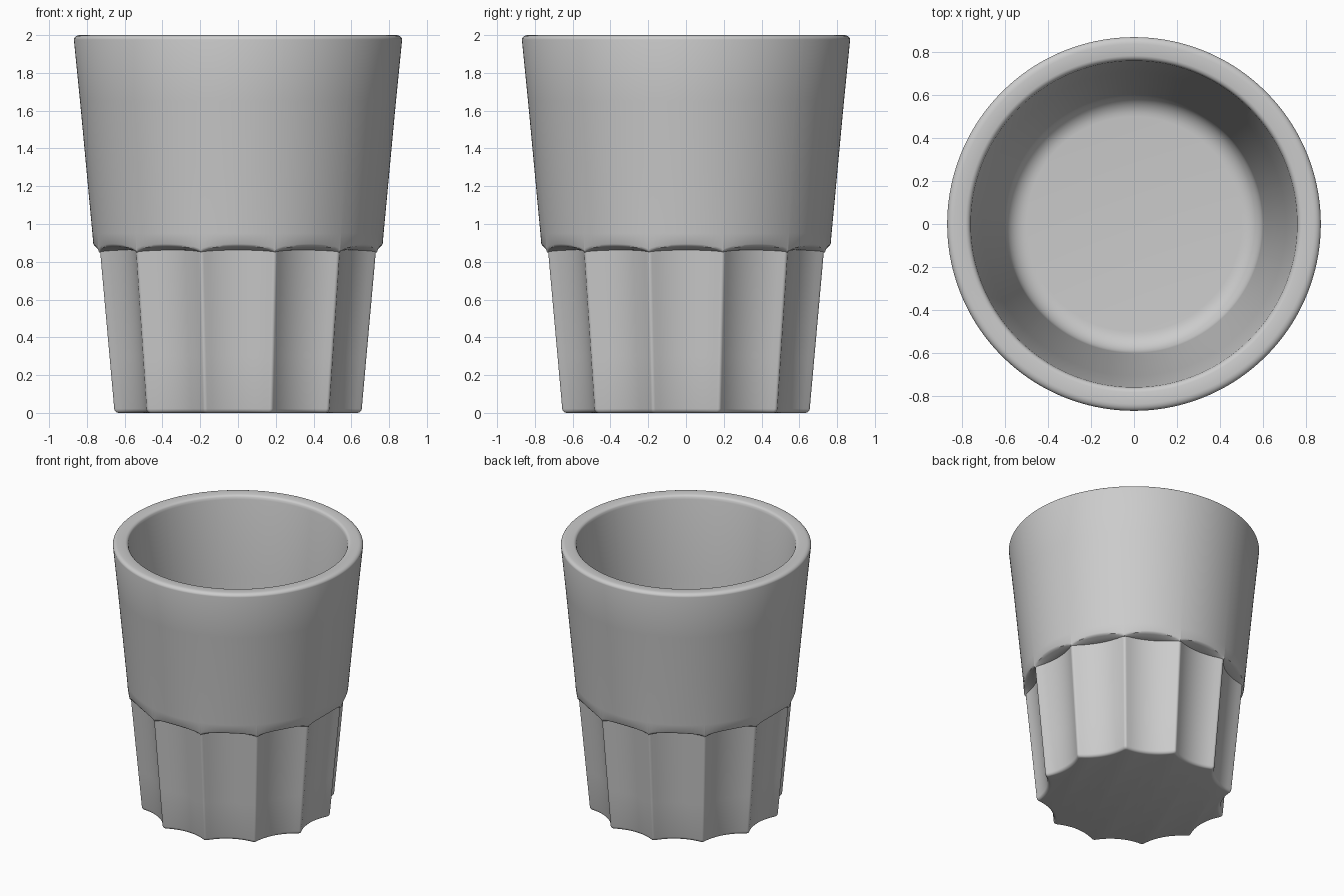
import bpy
import bmesh
from math import sin, cos, tan, pi, sqrt, radians

cube = bpy.data.objects.get("Cube")
if cube:
    bpy.data.objects.remove(cube, do_unlink=True)

FLUTES = 12
HALF = pi / FLUTES          # half the angle of one flute
ROUND = radians(1.1)        # rounded part beside each ridge
SAG = 0.066                 # flute depth below its chord, relative to radius
HEIGHT = 2.0


def cone(z):
    """Radius of the tapered outer wall at a height."""
    return 0.682 + 0.0935 * z


# Concave circular flute, on a unit radius, with a softened ridge
ARC = (sin(HALF) ** 2 + SAG ** 2) / (2 * SAG)
CENTRE = cos(HALF) - SAG + ARC


def arc(a):
    return CENTRE * cos(a) - sqrt(ARC ** 2 - (CENTRE * sin(a)) ** 2)


def flute(a):
    a, start = abs(a), HALF - ROUND
    if a <= start:
        return arc(a)
    slope = (arc(start) - arc(start - 0.001)) / 0.001
    x = a - start
    return arc(start) + slope * (x - x * x / (2 * ROUND))


def arch(a):
    """1 in the middle of a flute, 0 on its ridge."""
    return sqrt(max(0.0, 1 - (a / HALF) ** 2))


# Angles within a flute: even across the hollow, dense at the ridges
inner = HALF - ROUND
local = [-HALF + ROUND * i / 4 for i in range(4)]
local += [-inner + 2 * inner * i / 14 for i in range(15)]
local += [inner + ROUND * i / 4 for i in range(1, 4)]

# Rows are functions of the local angle giving (radius, height)
rows = []


def fluted_row(z, inset=0.0):
    rows.append(lambda a: (cone(z) * flute(a) - inset, z))


def round_row(r, z):
    rows.append(lambda a: (r, z))


def ledge_row(f):
    """Underside of the upper wall, f = 0 at the flute, 1 at the wall."""
    def row(a):
        z = 0.85 + arch(a) * (0.012 + 0.024 * f ** 1.5)
        r_in, r_out = cone(z) * flute(a), cone(z)
        return r_in + (r_out - r_in) * f, z
    rows.append(row)


# Foot edge and fluted lower wall
for i in range(5):
    t = i * pi / 8
    fluted_row(0.022 * (1 - sin(t)), 0.022 * (1 - cos(t)))
rows.reverse()
for z in (0.3, 0.6, 0.8):
    fluted_row(z)

# Ledge above the flutes
for f in (0, 0.25, 0.5, 0.75, 0.93):
    ledge_row(f)
rows.append(lambda a: (cone(0.9), 0.862 + 0.032 * arch(a)))

# Upper wall
for z in (0.95, 1.3, 1.65):
    round_row(cone(z), z)

# Rounded rim
RIM_OUT, RIM_IN = cone(HEIGHT), 0.762
for i in range(6):
    t = i * pi / 10
    round_row(RIM_OUT - 0.032 * (1 - cos(t)), HEIGHT - 0.024 * (1 - sin(t)))
for i in range(1, 5):
    t = i * pi / 10
    round_row(RIM_IN + 0.03 * (1 - sin(t)), HEIGHT - 0.02 * (1 - cos(t)))

# Inside wall, fillet and floor
FLOOR, FILLET = 0.22, 0.1
for z in (1.97, 1.4, 0.85):
    round_row(RIM_IN - 0.0935 * (HEIGHT - z), z)
for i in range(9):
    t = i * pi / 16
    round_row(0.5 + FILLET * cos(t), FLOOR + FILLET * (1 - sin(t)))

# Skin the rows into one closed shell
bm = bmesh.new()
rings = []
for row in rows:
    ring = []
    for k in range(FLUTES):
        for a in local:
            r, z = row(a)
            angle = k * 2 * HALF + a
            ring.append(bm.verts.new((r * cos(angle), r * sin(angle), z)))
    rings.append(ring)
count = len(rings[0])
for low, high in zip(rings, rings[1:]):
    for i in range(count):
        j = (i + 1) % count
        bm.faces.new((low[i], low[j], high[j], high[i]))
bm.faces.new(list(reversed(rings[0])))
bm.faces.new(rings[-1])
bmesh.ops.recalc_face_normals(bm, faces=bm.faces)

mesh = bpy.data.meshes.new("tumbler")
bm.to_mesh(mesh)
bm.free()
tumbler = bpy.data.objects.new("tumbler", mesh)
bpy.context.collection.objects.link(tumbler)

# Single pale grey material
grey = bpy.data.materials.new("pale_grey")
grey.use_nodes = True
colour = (0.6, 0.6, 0.6, 1)
grey.diffuse_color = colour
grey.node_tree.nodes["Principled BSDF"].inputs["Base Color"].default_value = colour
mesh.materials.append(grey)

bpy.ops.object.select_all(action="DESELECT")
tumbler.select_set(True)
bpy.context.view_layer.objects.active = tumbler
bpy.ops.object.shade_smooth_by_angle(angle=radians(35))
